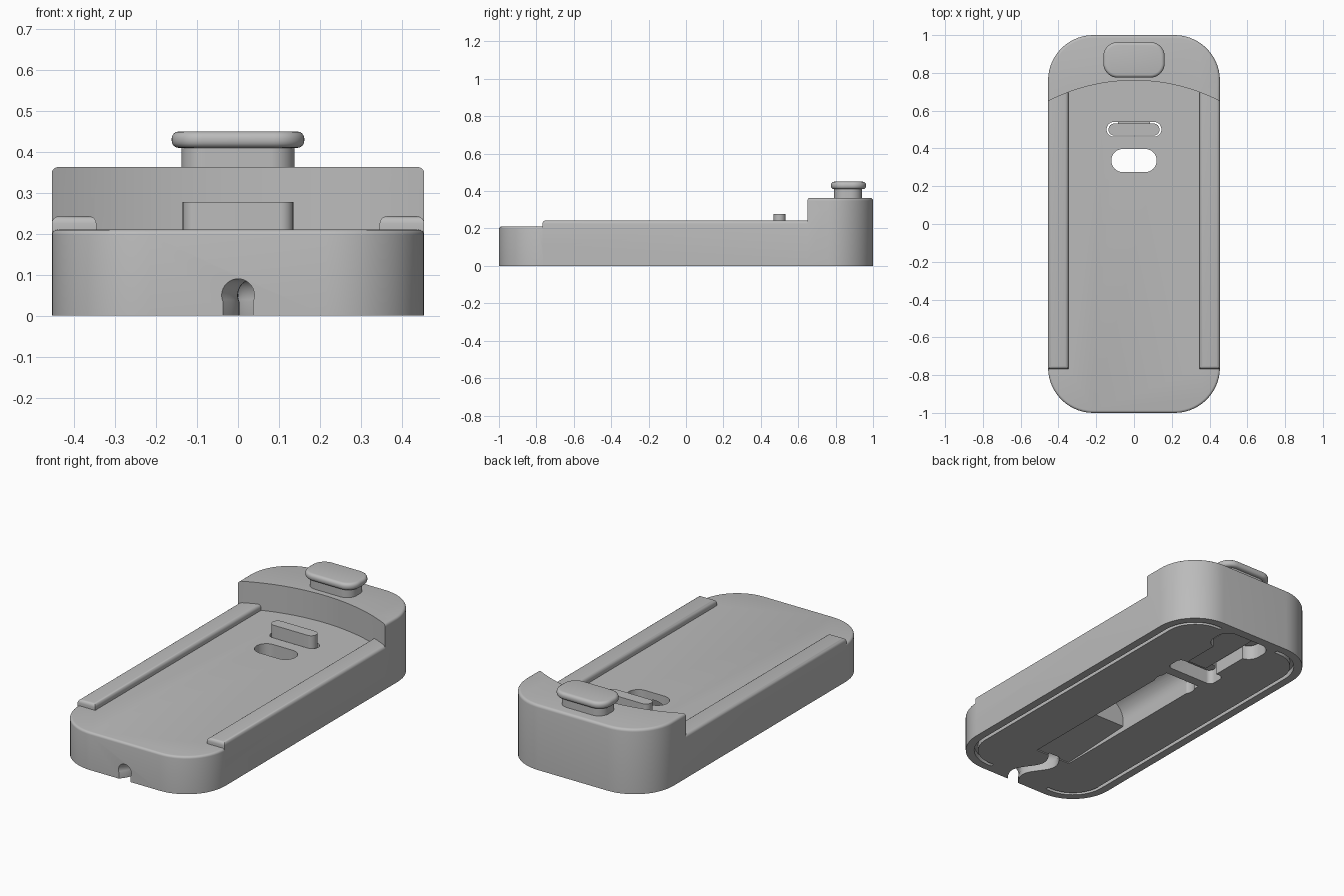
import bpy, bmesh, math

if "Cube" in bpy.data.objects:
    bpy.data.objects.remove(bpy.data.objects["Cube"])

grey = bpy.data.materials.new("light grey plastic")
grey.use_nodes = True
COLOUR = (0.5, 0.5, 0.5, 1)
grey.diffuse_color = COLOUR
grey.node_tree.nodes["Principled BSDF"].inputs["Base Color"].default_value = COLOUR


def finish(bm, name):
    bmesh.ops.recalc_face_normals(bm, faces=bm.faces[:])
    mesh = bpy.data.meshes.new(name)
    bm.to_mesh(mesh)
    bm.free()
    mesh.materials.append(grey)
    obj = bpy.data.objects.new(name, mesh)
    bpy.context.collection.objects.link(obj)
    return obj


def slab(name, x0, x1, y0, y1, z0, z1, radius=0, top=0, bottom=0, steps=14):
    """Rounded rectangle extruded in z, with optional rounded rims."""
    pts = []
    if radius:
        corners = [(x1, y1, 1, 1), (x0, y1, -1, 1), (x0, y0, -1, -1), (x1, y0, 1, -1)]
        for q, (x, y, sx, sy) in enumerate(corners):
            for i in range(steps + 1):
                a = math.pi / 2 * (q + i / steps)
                pts.append((x + radius * (math.cos(a) - sx), y + radius * (math.sin(a) - sy)))
    else:
        pts = [(x1, y1), (x0, y1), (x0, y0), (x1, y0)]
    bm = bmesh.new()
    bm.faces.new([bm.verts.new((x, y, z0)) for x, y in pts])
    up = bmesh.ops.extrude_face_region(bm, geom=bm.faces[:], use_keep_orig=True)["geom"]
    bmesh.ops.translate(bm, vec=(0, 0, z1 - z0),
                        verts=[v for v in up if isinstance(v, bmesh.types.BMVert)])
    bmesh.ops.recalc_face_normals(bm, faces=bm.faces[:])
    for z, width in ((z1, top), (z0, bottom)):
        if width:
            rim = [e for e in bm.edges if all(abs(v.co.z - z) < 1e-5 for v in e.verts)]
            bmesh.ops.bevel(bm, geom=rim, offset=width, segments=4, profile=0.5,
                            affect='EDGES', clamp_overlap=True)
    return finish(bm, name)


def sweep(name, profile, path):
    """Carry an (x, z) profile along (x, y, z) points running in y."""
    bm = bmesh.new()
    rows = [[bm.verts.new((px + x, y, pz + z)) for x, z in profile] for px, y, pz in path]
    n = len(profile)
    for a, b in zip(rows, rows[1:]):
        for i in range(n):
            j = (i + 1) % n
            bm.faces.new((a[i], a[j], b[j], b[i]))
    bm.faces.new(rows[0])
    bm.faces.new(rows[-1])
    return finish(bm, name)


def arch(half, radius, centre, start):
    """Upright arch profile, open side running below the floor."""
    pts = [(half, -0.05)]
    for i in range(25):
        a = math.radians(start + (180 - 2 * start) * i / 24)
        pts.append((radius * math.cos(a), centre + radius * math.sin(a)))
    return pts + [(-half, -0.05)]


def combine(obj, tool, op='DIFFERENCE', keep=False):
    mod = obj.modifiers.new("combine", 'BOOLEAN')
    mod.operation, mod.solver, mod.object = op, 'EXACT', tool
    bpy.context.view_layer.objects.active = obj
    bpy.ops.object.modifier_apply(modifier=mod.name)
    if not keep:
        bpy.data.objects.remove(tool)


# Body: low tray in front of a curved step, tall block behind it
W = 0.455
body = slab("body", -W, W, -1, 1, 0, 0.21, 0.24, top=0.013)
block = slab("block", -W, W, -1, 1, 0, 0.363, 0.24, top=0.015)
bm = bmesh.new()
bmesh.ops.create_cone(bm, cap_ends=True, segments=192, radius1=0.996, radius2=0.996, depth=2)
bmesh.ops.translate(bm, vec=(0, -0.236, 0), verts=bm.verts[:])
step = finish(bm, "step_cutter")
combine(body, step, 'INTERSECT', keep=True)
combine(block, step)
combine(body, block, 'UNION')

# Side rails
for side in (-1, 1):
    xs = sorted((side * 0.346, side * W))
    rail = slab("rail", *xs, -0.768, 0.72, 0.1, 0.243, top=0.018)
    combine(body, rail, 'UNION')

# Slots through the deck
combine(body, slab("plug_slot", -0.12, 0.12, 0.275, 0.397, -0.1, 0.3, 0.0605))
combine(body, slab("tab_slot", -0.145, 0.145, 0.462, 0.54, -0.1, 0.3, 0.0385))

# Underside: plug trench, sloping cable recess, wavy cable channel
combine(body, sweep("trench", arch(0.11, 0.11, 0.06, 0), [(0, -0.22, 0), (0, 0.4, 0)]))
flat = [(0.11, -0.05), (0.11, 0), (-0.11, 0), (-0.11, -0.05)]
combine(body, sweep("recess", flat, [(0, -0.67, 0.006), (0, -0.2, 0.03)]))
wave = [(0, -1.05, 0)]
for i in range(25):
    t = i / 24
    wave.append((0.04 * math.sin(2 * math.pi * t), -1 + 0.34 * t, 0))
combine(body, sweep("channel", arch(0.036, 0.04, 0.05, -25), wave))

# Underside: lever cavity with wider ends
combine(body, slab("cavity_mid", -0.1, 0.1, 0.5, 0.9, -0.1, 0.15))
combine(body, slab("cavity_front", -0.15, 0.15, 0.455, 0.56, -0.1, 0.15, 0.03))
combine(body, slab("cavity_back", -0.155, 0.155, 0.775, 0.95, -0.1, 0.15, 0.07))

# Underside: two C-shaped grooves near the rim
groove = slab("groove", -0.41, 0.41, -0.955, 0.955, -0.05, 0.03, 0.195)
combine(groove, slab("groove_core", -0.39, 0.39, -0.935, 0.935, -0.1, 0.1, 0.175))
combine(groove, slab("groove_gap", -0.19, 0.19, -1, 1, -0.1, 0.1))
combine(body, groove)

# Lever: button, stem, arm and tab
slab("button_cap", -0.162, 0.162, 0.775, 0.963, 0.41, 0.45, 0.075, top=0.017, bottom=0.017)
slab("button_stem", -0.138, 0.138, 0.792, 0.94, 0.07, 0.425, 0.06)
slab("lever_arm", -0.085, 0.085, 0.49, 0.87, 0.06, 0.11)
slab("latch_tab", -0.135, 0.135, 0.468, 0.532, 0.07, 0.278, 0.0315)

# Merge flat faces, then smooth only the rounded ones
bm = bmesh.new()
bm.from_mesh(body.data)
bmesh.ops.remove_doubles(bm, verts=bm.verts[:], dist=1e-5)
bmesh.ops.dissolve_limit(bm, angle_limit=math.radians(0.2), verts=bm.verts[:], edges=bm.edges[:])
bm.to_mesh(body.data)
bm.free()
bpy.ops.object.select_all(action='DESELECT')
for obj in bpy.context.collection.objects:
    if obj.type == 'MESH':
        obj.select_set(True)
bpy.context.view_layer.objects.active = body
bpy.ops.object.shade_smooth_by_angle(angle=math.radians(30))
